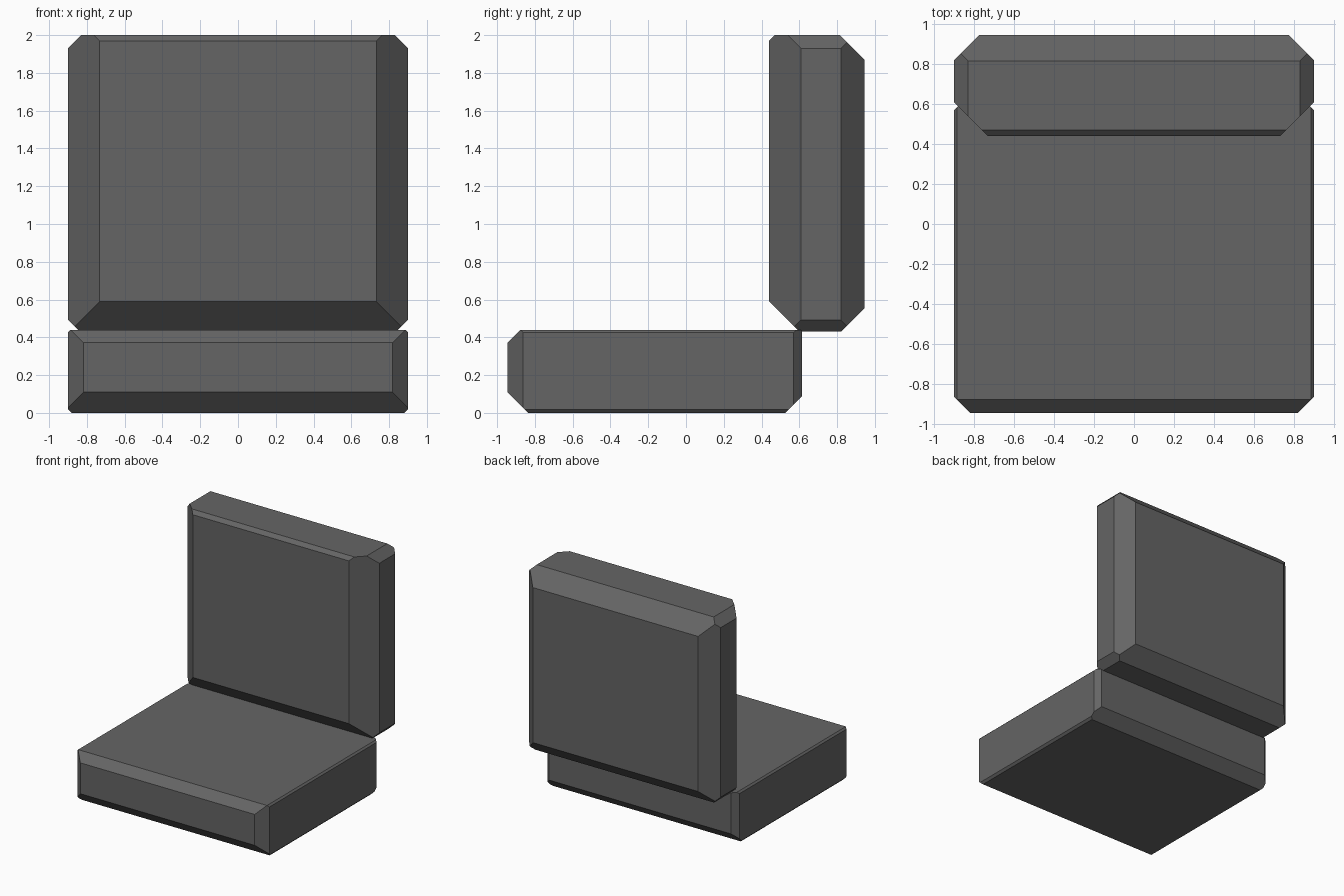
import bpy, bmesh
from mathutils import Vector

cube = bpy.data.objects.get("Cube")
if cube:
    bpy.data.objects.remove(cube, do_unlink=True)

grey = bpy.data.materials.new("dark grey")
grey.use_nodes = True
colour = (0.13, 0.13, 0.13, 1)
grey.diffuse_color = colour
grey.node_tree.nodes["Principled BSDF"].inputs["Base Color"].default_value = colour


def chamfered_block(name, low, high, chamfers):
    """Box whose edges are cut at 45 degrees; each edge is named by its direction."""
    low, high = Vector(low), Vector(high)
    bm = bmesh.new()
    bmesh.ops.create_cube(bm, size=1)
    bmesh.ops.scale(bm, vec=high - low, verts=bm.verts)
    bmesh.ops.translate(bm, vec=(low + high) / 2, verts=bm.verts)
    for direction, width in chamfers.items():
        # Edges touching a side are mirrored to the other side
        for side in ((1, -1) if direction[0] else (1,)):
            normal = Vector((direction[0] * side, direction[1], direction[2]))
            corner = Vector([h if n > 0 else l for n, l, h in zip(normal, low, high)])
            point = corner - normal * width / 2
            geom = bm.verts[:] + bm.edges[:] + bm.faces[:]
            cut = bmesh.ops.bisect_plane(bm, geom=geom, plane_co=point,
                                         plane_no=normal, clear_outer=True)
            rim = [e for e in cut["geom_cut"] if isinstance(e, bmesh.types.BMEdge)]
            bmesh.ops.contextual_create(bm, geom=rim)
    bmesh.ops.recalc_face_normals(bm, faces=bm.faces)
    mesh = bpy.data.meshes.new(name)
    bm.to_mesh(mesh)
    bm.free()
    mesh.materials.append(grey)
    obj = bpy.data.objects.new(name, mesh)
    bpy.context.collection.objects.link(obj)


# Seat cushion
chamfered_block("seat", (-0.9, -0.945, 0), (0.9, 0.615, 0.44), {
    (0, -1, 1): 0.068, (0, -1, -1): 0.11,
    (0, 1, 1): 0.008, (0, 1, -1): 0.09,
    (1, -1, 0): 0.082, (1, 1, 0): 0.045,
    (1, 0, 1): 0.014, (1, 0, -1): 0.018,
})

# Backrest cushion
chamfered_block("backrest", (-0.9, 0.44, 0.43), (0.9, 0.945, 2), {
    (0, -1, 1): 0.03, (0, -1, -1): 0.16,
    (0, 1, 1): 0.13, (0, 1, -1): 0.125,
    (1, -1, 0): 0.168, (1, 1, 0): 0.125,
    (1, 0, 1): 0.07, (1, 0, -1): 0.062,
})
